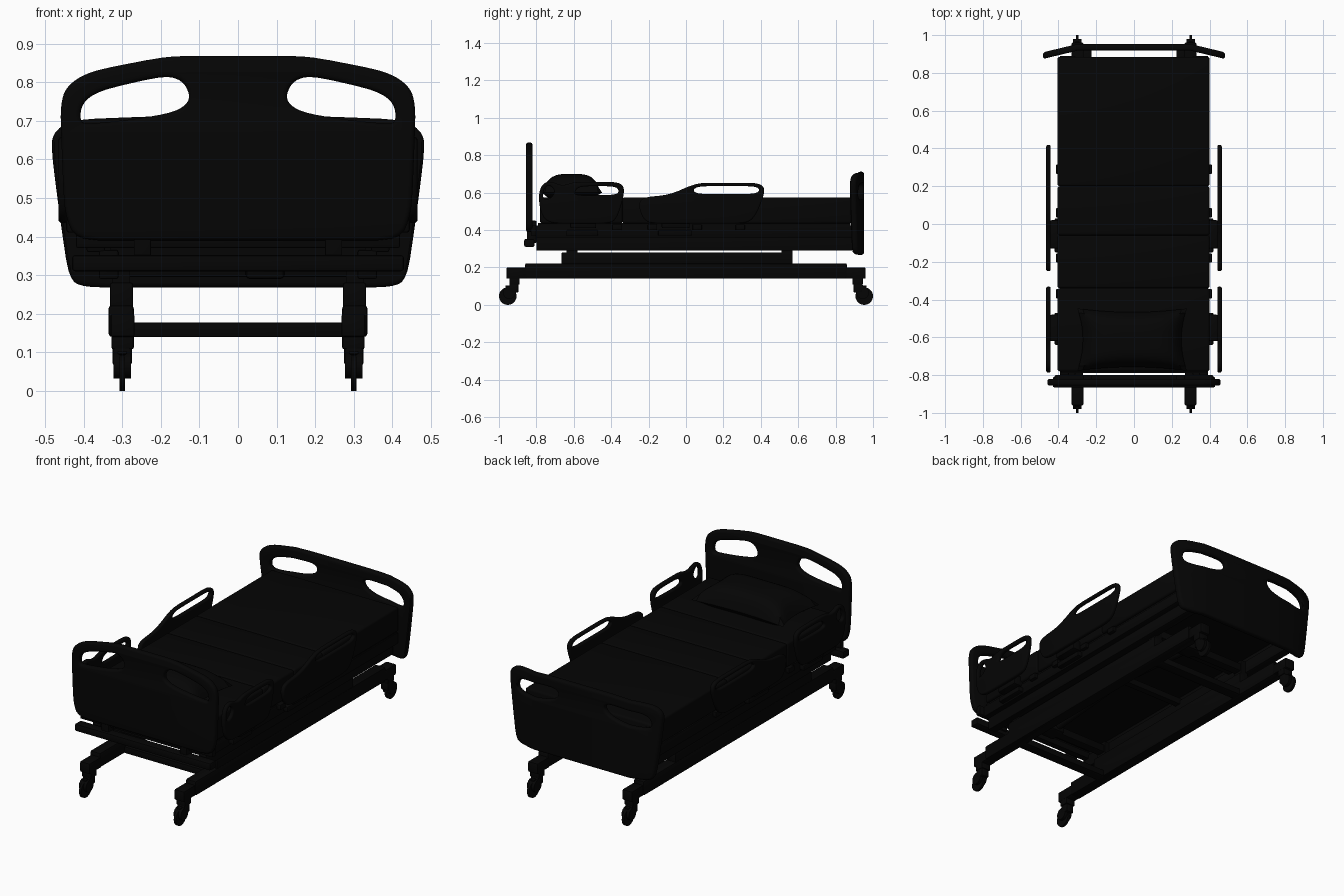
import bpy, bmesh, math
from mathutils import Vector, Matrix

if "Cube" in bpy.data.objects:
    bpy.data.objects.remove(bpy.data.objects["Cube"])

black = bpy.data.materials.new("matte_black")
black.diffuse_color = (0.0015, 0.0015, 0.0015, 1)
black.use_nodes = True
black.node_tree.nodes["Principled BSDF"].inputs["Base Color"].default_value = black.diffuse_color


def finish(name, bm, smooth=True):
    bmesh.ops.recalc_face_normals(bm, faces=bm.faces[:])
    me = bpy.data.meshes.new(name)
    bm.to_mesh(me)
    bm.free()
    me.materials.append(black)
    ob = bpy.data.objects.new(name, me)
    bpy.context.collection.objects.link(ob)
    if smooth:
        bpy.ops.object.select_all(action='DESELECT')
        ob.select_set(True)
        bpy.context.view_layer.objects.active = ob
        bpy.ops.object.shade_smooth_by_angle(angle=math.radians(35))
    return ob


def box(name, x, y, z, bevel=0.0, segs=2):
    """Box from (min, max) pairs, with optional rounded edges."""
    bm = bmesh.new()
    bmesh.ops.create_cube(bm, size=1)
    for v in bm.verts:
        v.co = Vector([(a + b) / 2 + c * (b - a) for (a, b), c in zip((x, y, z), v.co)])
    if bevel:
        bmesh.ops.bevel(bm, geom=bm.edges[:], offset=bevel, segments=segs, profile=0.5, affect='EDGES')
    return finish(name, bm)


def pair(name, x, y, z, bevel=0.0):
    for s, side in ((1, "right"), (-1, "left")):
        box(f"{name}_{side}", tuple(sorted((s * x[0], s * x[1]))), y, z, bevel)


def rod(name, a, b, r, n=16):
    a, b = Vector(a), Vector(b)
    bm = bmesh.new()
    m = Matrix.Translation((a + b) / 2) @ (b - a).to_track_quat('Z', 'Y').to_matrix().to_4x4()
    bmesh.ops.create_cone(bm, cap_ends=True, segments=n, radius1=r, radius2=r, depth=(b - a).length, matrix=m)
    return finish(name, bm)


def rounded(pts, times=2):
    """Corner cutting that softens an outline."""
    for _ in range(times):
        out = []
        for i, p in enumerate(pts):
            p, q = Vector(p), Vector(pts[(i + 1) % len(pts)])
            k = min(0.25, 0.03 / max((q - p).length, 1e-6))
            out += [p.lerp(q, k), q.lerp(p, k)]
        pts = out
    return pts


def panel(name, loops, thick, place, cuts=()):
    """Extruded outline with holes and rounded rims, mapped by place(u, v, w)."""
    cu = bpy.data.curves.new(name, 'CURVE')
    cu.dimensions, cu.fill_mode = '2D', 'BOTH'
    bev = thick * 0.35
    cu.extrude, cu.bevel_depth, cu.bevel_resolution, cu.offset = thick / 2 - bev, bev, 2, -bev
    for loop in loops:
        pts = rounded(loop)
        sp = cu.splines.new('POLY')
        sp.points.add(len(pts) - 1)
        for p, c in zip(sp.points, pts):
            p.co = (c[0], c[1], 0, 1)
        sp.use_cyclic_u = True
    tmp = bpy.data.objects.new(name + "_outline", cu)
    bpy.context.collection.objects.link(tmp)
    me = bpy.data.meshes.new_from_object(tmp.evaluated_get(bpy.context.evaluated_depsgraph_get()))
    bpy.data.objects.remove(tmp)
    bm = bmesh.new()
    bm.from_mesh(me)
    bmesh.ops.remove_doubles(bm, verts=bm.verts[:], dist=1e-5)
    for c in cuts:
        bmesh.ops.bisect_plane(bm, geom=bm.verts[:] + bm.edges[:] + bm.faces[:],
                               plane_co=(c, 0, 0), plane_no=(1, 0, 0))
    for v in bm.verts:
        v.co = place(*v.co)
    return finish(name, bm)


def mirror(half):
    return half + [(-x, z) for x, z in reversed(half)]


# Head board with two hand holes that follow the sloping shoulders
grip = [(0.125, 0.77), (0.145, 0.805), (0.19, 0.817), (0.36, 0.778), (0.405, 0.745), (0.41, 0.695),
        (0.38, 0.692), (0.26, 0.705), (0.165, 0.722), (0.13, 0.745)]
head = mirror([(0.18, 0.868), (0.385, 0.828), (0.445, 0.79), (0.46, 0.74), (0.458, 0.66),
               (0.45, 0.46), (0.42, 0.39)])
panel("head_board", [head, grip, [(-x, z) for x, z in grip]], 0.035,
      lambda u, v, w: Vector((u, -0.838 + w, v)))

# Foot board with hand holes and swept-forward wings
grip2 = [(0.14, 0.63), (0.17, 0.657), (0.38, 0.647), (0.42, 0.62), (0.425, 0.58),
         (0.39, 0.563), (0.27, 0.565), (0.17, 0.59)]
foot = mirror([(0.2, 0.712), (0.43, 0.703), (0.482, 0.668), (0.482, 0.61), (0.46, 0.44),
               (0.438, 0.29), (0.40, 0.268)])
panel("foot_board", [foot, grip2, [(-x, z) for x, z in grip2]], 0.035,
      lambda u, v, w: Vector((u, 0.935 + w - 0.24 * max(0, abs(u) - 0.3), v)), (-0.3, 0.3))

# Side guards, one short and one long on each side
short = [(-0.79, 0.57), (-0.775, 0.64), (-0.73, 0.665), (-0.66, 0.635), (-0.60, 0.658), (-0.37, 0.658),
         (-0.33, 0.635), (-0.335, 0.57), (-0.37, 0.46), (-0.41, 0.435), (-0.72, 0.435), (-0.77, 0.47)]
short_hole = [(-0.60, 0.60), (-0.57, 0.635), (-0.38, 0.635), (-0.355, 0.61), (-0.375, 0.588), (-0.58, 0.585)]
short_slot = [(-0.768, 0.58), (-0.755, 0.63), (-0.725, 0.64), (-0.70, 0.61), (-0.715, 0.575), (-0.75, 0.56)]
long = [(-0.255, 0.53), (-0.235, 0.575), (-0.09, 0.588), (0.06, 0.653), (0.38, 0.653), (0.42, 0.63),
        (0.415, 0.58), (0.37, 0.47), (0.32, 0.435), (-0.19, 0.435), (-0.23, 0.46)]
long_hole = [(0.035, 0.615), (0.07, 0.635), (0.37, 0.635), (0.397, 0.615), (0.37, 0.593), (0.06, 0.593)]
for s, side in ((1, "right"), (-1, "left")):
    put = lambda u, v, w: Vector((s * 0.453 + w, u, v))
    panel(f"short_guard_{side}", [short, short_hole, short_slot], 0.024, put)
    panel(f"long_guard_{side}", [long, long_hole], 0.024, put)
# Guard hinges and pivots
for n, (a, b) in (("short", (-0.62, -0.48)), ("long", (-0.13, 0.02))):
    pair(f"{n}_guard_hinge", (0.38, 0.445), (a, b), (0.41, 0.47), 0.008)
    pair(f"{n}_guard_clamp", (0.38, 0.42), (a - 0.02, b + 0.01), (0.37, 0.40), 0.006)
for i, y in enumerate((-0.37, -0.18, 0.06, 0.29)):
    pair(f"guard_pin_{i}", (0.38, 0.412), (y - 0.025, y + 0.025), (0.40, 0.43), 0.004)

# Mattress in sections, plus pillow
for i, (a, b) in enumerate(((-0.78, -0.34), (-0.34, -0.06), (-0.06, 0.2), (0.2, 0.885))):
    box(f"mattress_{i}", (-0.405, 0.4), (a, b), (0.435, 0.575), 0.012, 3)
bm = bmesh.new()
bmesh.ops.create_grid(bm, x_segments=20, y_segments=14, size=1)
low = bmesh.ops.duplicate(bm, geom=bm.faces[:])["geom"]
low = {g for g in low if isinstance(g, bmesh.types.BMVert)}
for v in bm.verts:
    x, y = v.co.x, v.co.y
    h = max(0, (1 - x ** 4) * (1 - y ** 4)) ** 0.6
    v.co = (-0.01 + 0.29 * x * (1 - 0.1 * (1 - y * y)), -0.612 + 0.165 * y * (1 - 0.12 * (1 - x * x)),
            0.60 + (-0.04 * h if v in low else 0.1 * h))
bmesh.ops.remove_doubles(bm, verts=bm.verts[:], dist=1e-4)
finish("pillow", bm)

# Sleeping deck and upper frame
box("deck", (-0.385, 0.385), (-0.79, 0.88), (0.41, 0.437))
pair("upper_rail", (0.345, 0.392), (-0.80, 0.89), (0.36, 0.425), 0.005)
pair("lower_rail", (0.31, 0.36), (-0.80, 0.89), (0.29, 0.365), 0.005)
for i, y in enumerate((-0.77, 0.0, 0.45, 0.86)):
    box(f"deck_cross_bar_{i}", (-0.33, 0.33), (y - 0.018, y + 0.018), (0.34, 0.375))
box("head_bumper", (-0.43, 0.43), (-0.865, -0.81), (0.31, 0.352), 0.008)
box("head_cross_rail", (-0.42, 0.42), (-0.83, -0.80), (0.37, 0.425), 0.006)
pair("head_board_post", (0.225, 0.27), (-0.85, -0.80), (0.33, 0.45), 0.004)
pair("foot_board_post", (0.225, 0.27), (0.87, 0.93), (0.31, 0.42), 0.004)

# Wheeled base
pair("base_beam", (0.27, 0.335), (-0.86, 0.86), (0.14, 0.222), 0.008)
pair("lift_beam", (0.272, 0.332), (-0.665, 0.57), (0.215, 0.281), 0.006)
for i, y in enumerate((-0.61, 0.54)):
    box(f"base_cross_bar_{i}", (-0.28, 0.28), (y - 0.03, y + 0.03), (0.14, 0.177), 0.004)
    box(f"lift_cross_bar_{i}", (-0.32, 0.32), (y - 0.025, y + 0.025), (0.295, 0.34), 0.004)
    pair(f"lift_post_{i}", (0.28, 0.325), (y - 0.03, y + 0.03), (0.27, 0.36))
    # Lift motor tubes
    inner = -0.15 if y < 0 else 0.1
    rod(f"lift_motor_{i}", (0.06, y, 0.32), (0.06, inner, 0.36), 0.022)
    box(f"motor_housing_{i}", (0.02, 0.12), (y - 0.05, y + 0.05), (0.29, 0.36), 0.01)

# Casters at the four corners
for sy, end in ((-1, "head"), (1, "foot")):
    span = lambda a, b: tuple(sorted((sy * a, sy * b)))
    pair(f"{end}_caster_bracket", (0.268, 0.33), span(0.85, 0.96), (0.14, 0.2), 0.006)
    pair(f"{end}_caster_stem", (0.27, 0.328), span(0.89, 0.945), (0.108, 0.15), 0.005)
    for s, side in ((1, "right"), (-1, "left")):
        x = s * 0.3
        rod(f"{end}_wheel_{side}", (x - 0.007, sy * 0.953, 0.047), (x + 0.007, sy * 0.953, 0.047), 0.047, 28)
        for k in (-1, 1):
            rod(f"{end}_wheel_cover_{side}_{k}", (x + k * 0.007, sy * 0.945, 0.066),
                (x + k * 0.023, sy * 0.945, 0.066), 0.034, 20)
        box(f"{end}_caster_fork_{side}", (x - 0.025, x + 0.025), span(0.895, 0.945), (0.065, 0.115), 0.008)
        box(f"{end}_brake_pedal_{side}", (x - 0.012, x + 0.012), span(0.93, 0.965), (0.095, 0.104), 0.003)
